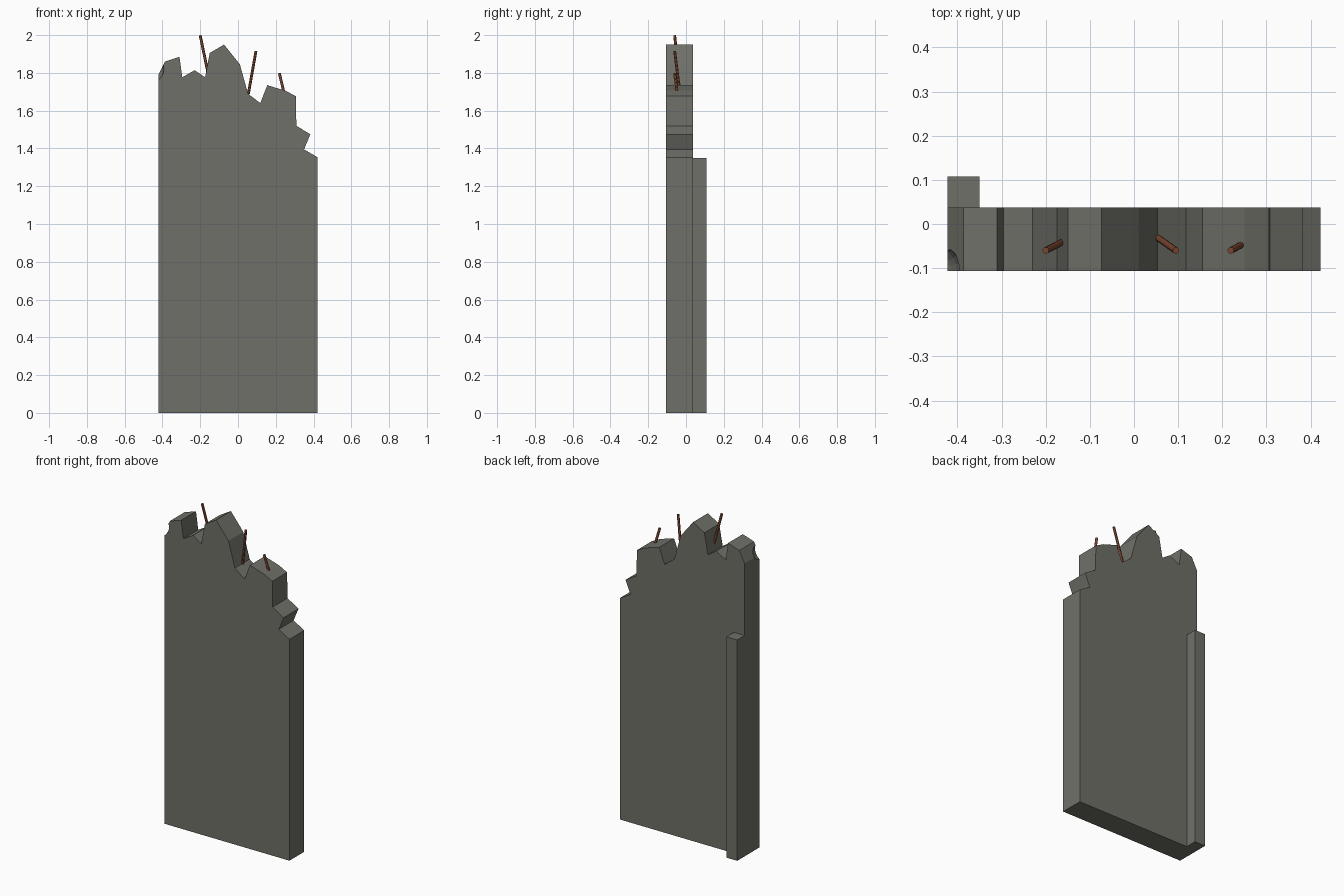
import bpy
import bmesh
from mathutils import Vector

cube = bpy.data.objects.get("Cube")
if cube:
    bpy.data.objects.remove(cube, do_unlink=True)


def material(name, rgb):
    mat = bpy.data.materials.new(name)
    mat.use_nodes = True
    mat.diffuse_color = (*rgb, 1)
    mat.node_tree.nodes["Principled BSDF"].inputs["Base Color"].default_value = (*rgb, 1)
    return mat


concrete = material("concrete grey", (0.16, 0.163, 0.14))
rust = material("rusty brown", (0.21, 0.065, 0.032))

BACK, FRONT = 0.037, -0.106


def add_prism(name, outline, y_front, y_back, mat):
    """Extrude an x-z outline from front to back."""
    bm = bmesh.new()
    face = bm.faces.new([bm.verts.new((x, y_front, z)) for x, z in outline])
    result = bmesh.ops.extrude_face_region(bm, geom=[face])
    verts = [v for v in result["geom"] if isinstance(v, bmesh.types.BMVert)]
    bmesh.ops.translate(bm, verts=verts, vec=(0, y_back - y_front, 0))
    bmesh.ops.recalc_face_normals(bm, faces=bm.faces)
    mesh = bpy.data.meshes.new(name)
    bm.to_mesh(mesh)
    bm.free()
    mesh.materials.append(mat)
    obj = bpy.data.objects.new(name, mesh)
    bpy.context.collection.objects.link(obj)
    return obj


# Wall slab with a broken top edge
broken_edge = [
    (-0.422, 1.79), (-0.386, 1.86), (-0.31, 1.885), (-0.295, 1.777),
    (-0.23, 1.814), (-0.174, 1.777), (-0.15, 1.905), (-0.074, 1.95),
    (0.01, 1.845), (0.053, 1.69), (0.118, 1.64), (0.155, 1.735),
    (0.25, 1.706), (0.306, 1.677), (0.309, 1.52), (0.383, 1.475),
    (0.35, 1.395), (0.422, 1.353)]
wall = add_prism("broken_wall", [(-0.422, 0)] + broken_edge + [(0.422, 0)],
                 FRONT, BACK, concrete)

# Rounded chip out of the upper front corner
bpy.ops.mesh.primitive_uv_sphere_add(segments=24, ring_count=12, radius=0.07,
                                     location=(-0.462, -0.107, 1.82))
cutter = bpy.context.object
cutter.name = "chip_cutter"
cutter.hide_render = True
cutter.data.materials.append(concrete)
chip = wall.modifiers.new("chip", 'BOOLEAN')
chip.operation = 'DIFFERENCE'
chip.solver = 'EXACT'
chip.object = cutter
bpy.context.view_layer.objects.active = wall
bpy.ops.object.modifier_apply(modifier=chip.name)
bpy.data.objects.remove(cutter, do_unlink=True)

# Upright rib on the back
add_prism("back_post", [(-0.422, 0), (-0.422, 1.35), (-0.35, 1.35), (-0.35, 0)],
          BACK, 0.108, concrete)

# Bent reinforcing bars sticking out of the break
bars = [((-0.2, -0.06, 1.998), (-0.157, -0.038, 1.79)),
        ((0.095, -0.06, 1.915), (0.055, -0.032, 1.69)),
        ((0.219, -0.06, 1.798), (0.247, -0.045, 1.68))]
for number, (top, bottom) in enumerate(bars, 1):
    top, bottom = Vector(top), Vector(bottom)
    axis = top - bottom
    bpy.ops.mesh.primitive_cylinder_add(vertices=12, radius=0.0075, depth=axis.length,
                                        location=(top + bottom) / 2,
                                        rotation=axis.to_track_quat('Z', 'Y').to_euler())
    bar = bpy.context.object
    bar.name = f"rebar_{number}"
    bar.data.materials.append(rust)
    bpy.ops.object.shade_smooth_by_angle()
